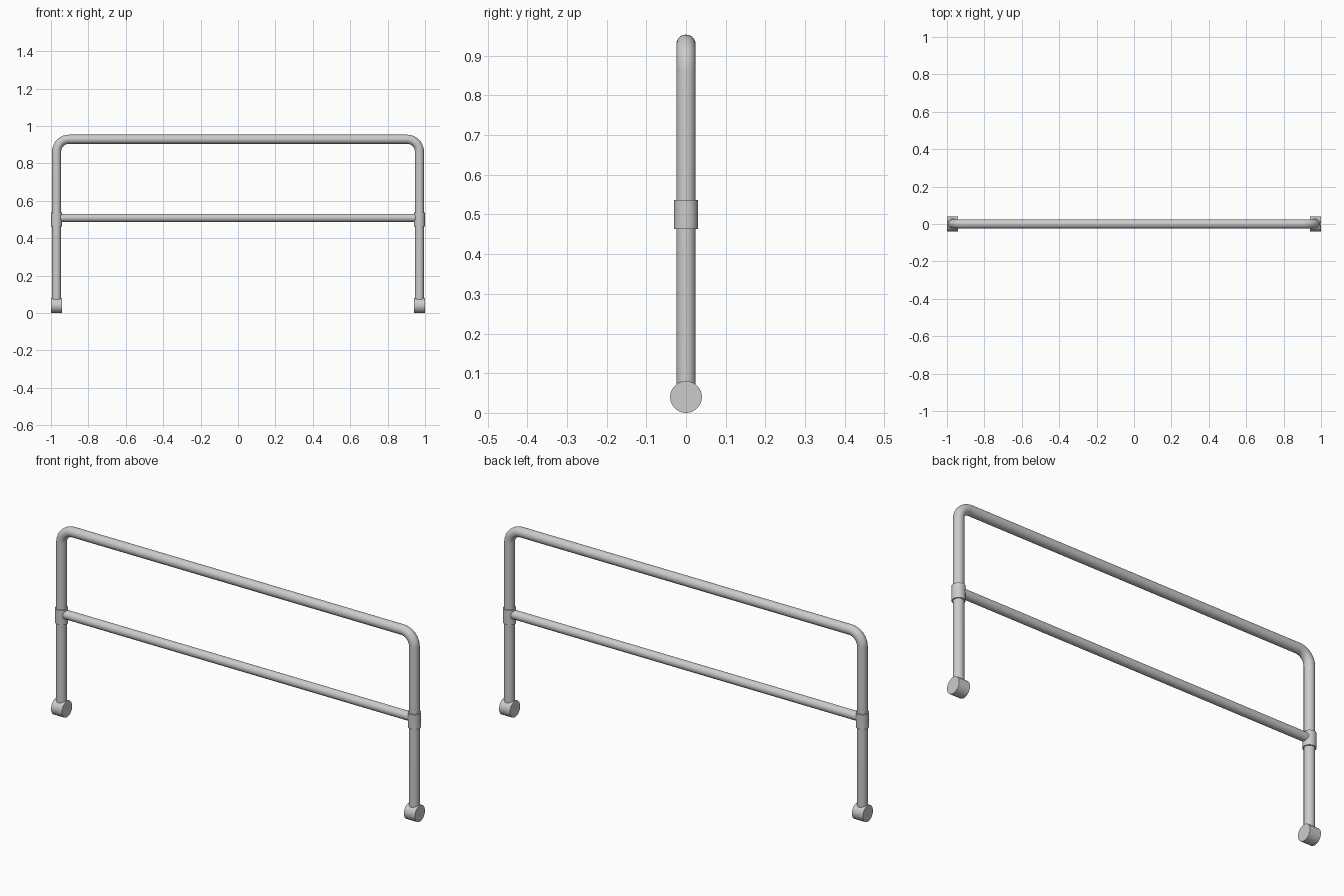
import bpy
from math import pi, sin, cos, radians

if "Cube" in bpy.data.objects:
    bpy.data.objects.remove(bpy.data.objects["Cube"])

LEG_X, TOP_Z, BEND, TUBE_R = 0.97, 0.929, 0.066, 0.0243


def cylinder(name, radius, length, loc, along_x=False):
    rot = (0, pi / 2, 0) if along_x else (0, 0, 0)
    bpy.ops.mesh.primitive_cylinder_add(vertices=48, radius=radius, depth=length,
                                        location=loc, rotation=rot)
    ob = bpy.context.object
    ob.name = name
    bpy.ops.object.shade_smooth_by_angle(angle=radians(35))
    return ob


# Bent tube: both legs and the top rail in one sweep
right = [(LEG_X, 0.06)]
for i in range(13):
    a = i / 12 * pi / 2
    right.append((LEG_X - BEND + BEND * cos(a), TOP_Z - BEND + BEND * sin(a)))
path = [(-x, z) for x, z in right] + right[::-1]

curve = bpy.data.curves.new("bent_frame", 'CURVE')
curve.dimensions = '3D'
curve.bevel_depth = TUBE_R
curve.bevel_resolution = 10
curve.use_fill_caps = True
spline = curve.splines.new('POLY')
spline.points.add(len(path) - 1)
for p, (x, z) in zip(spline.points, path):
    p.co = (x, 0, z, 1)
spline.use_smooth = True
frame = bpy.data.objects.new("bent_frame", curve)
bpy.context.collection.objects.link(frame)
bpy.ops.object.select_all(action='DESELECT')
frame.select_set(True)
bpy.context.view_layer.objects.active = frame
bpy.ops.object.convert(target='MESH')
bpy.ops.object.shade_smooth_by_angle(angle=radians(35))

# Middle rail
cylinder("middle_rail", 0.0218, 2 * LEG_X, (0, 0, 0.509), along_x=True)

# Collars and round feet on each leg
for side, s in (("left", -1), ("right", 1)):
    cylinder(side + "_collar", 0.03, 0.073, (s * LEG_X, 0, 0.5))
    cylinder(side + "_foot", 0.04, 0.06, (s * LEG_X, 0, 0.04), along_x=True)
